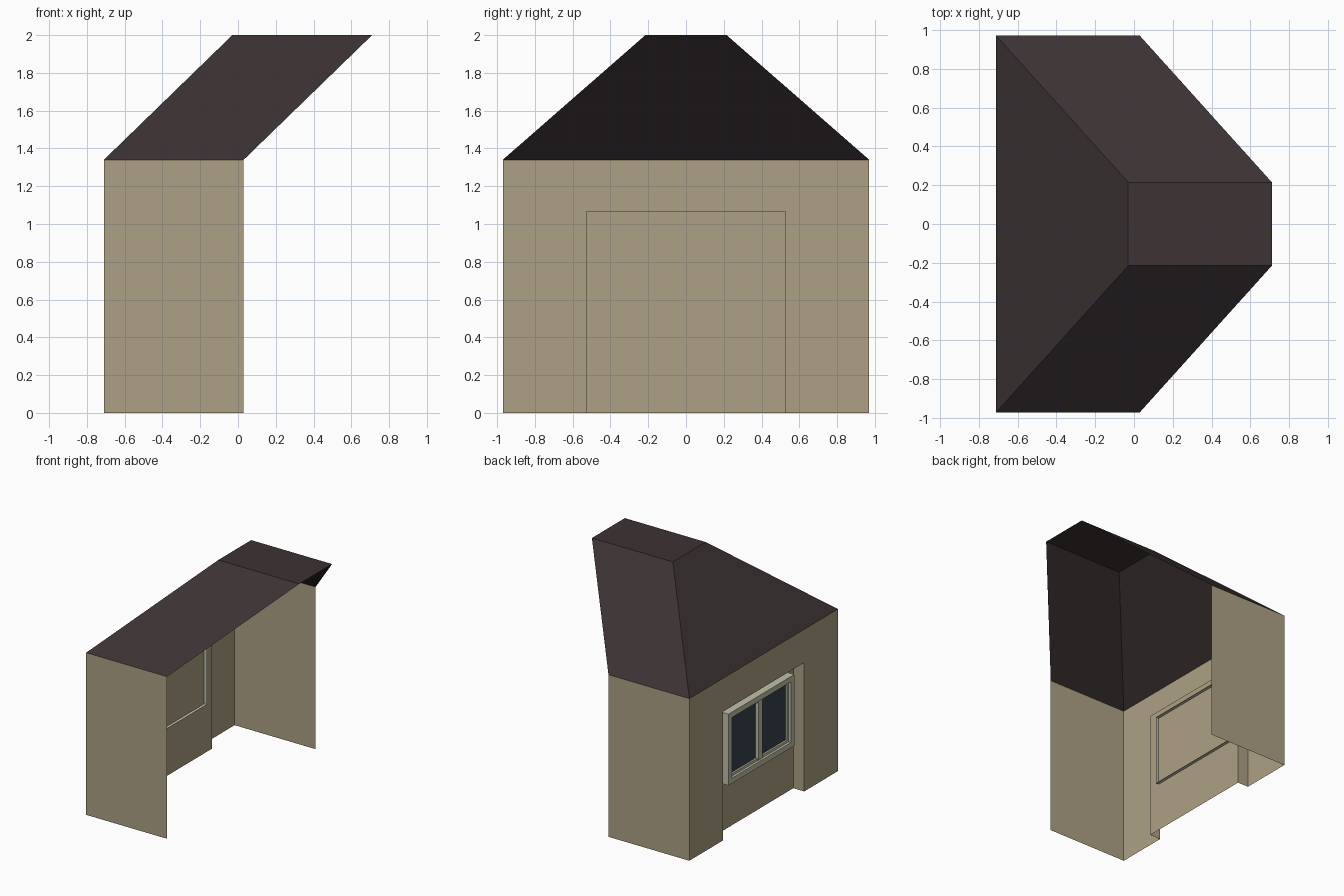
import bpy, bmesh

if "Cube" in bpy.data.objects:
    bpy.data.objects.remove(bpy.data.objects["Cube"])


def srgb(r, g, b):
    lin = lambda c: c / 12.92 if c <= 0.04045 else ((c + 0.055) / 1.055) ** 2.4
    return (lin(r / 255), lin(g / 255), lin(b / 255), 1)


def material(name, rgb):
    m = bpy.data.materials.new(name)
    m.diffuse_color = srgb(*rgb)
    m.use_nodes = True
    m.node_tree.nodes["Principled BSDF"].inputs["Base Color"].default_value = m.diffuse_color
    return m


WALL = material("tan plaster", (174, 160, 132))
ROOF = material("dark brown roof", (60, 50, 51))
FRAME = material("pale window frame", (192, 193, 170))
GLASS = material("dark blue glass", (54, 67, 80))


def build(name, faces, mat):
    """Join polygons (lists of points) into one welded sheet object."""
    bm = bmesh.new()
    for pts in faces:
        bm.faces.new([bm.verts.new(p) for p in pts])
    bmesh.ops.remove_doubles(bm, verts=bm.verts, dist=1e-4)
    bmesh.ops.recalc_face_normals(bm, faces=bm.faces)
    me = bpy.data.meshes.new(name)
    bm.to_mesh(me)
    bm.free()
    me.materials.append(mat)
    ob = bpy.data.objects.new(name, me)
    bpy.context.collection.objects.link(ob)
    return ob


def rect(x, y0, y1, z0, z1):
    """Rectangle facing -x."""
    return [(x, y0, z0), (x, y0, z1), (x, y1, z1), (x, y1, z0)]


def nested(loops):
    """Quads bridging successive rectangles."""
    return [[a[i], a[(i + 1) % 4], b[(i + 1) % 4], b[i]]
            for a, b in zip(loops, loops[1:]) for i in range(4)]


X0, X1, Y, EAVE = -0.71, 0.03, 0.97, 1.34   # wall shell
RY, RZ, RX = 0.53, 1.065, -0.61             # recess
TX0, TX1, TY, TOP = -0.03, 0.71, 0.215, 2.0 # roof top

# walls: two sides, outer wall around the recess, recess jambs and panel
walls = []
for s in (-1, 1):
    walls.append([(X0, s * Y, 0), (X1, s * Y, 0), (X1, s * Y, EAVE), (X0, s * Y, EAVE)])
    walls.append([(X0, s * Y, 0), (X0, s * Y, EAVE), (X0, s * RY, EAVE),
                  (X0, s * RY, RZ), (X0, s * RY, 0)])
    walls.append([(X0, s * RY, 0), (X0, s * RY, RZ), (RX, s * RY, RZ), (RX, s * RY, 0)])
walls.append(rect(X0, -RY, RY, RZ, EAVE))
walls.append([(X0, -RY, RZ), (X0, RY, RZ), (RX, RY, RZ), (RX, -RY, RZ)])
walls.append(rect(RX, -RY, RY, 0, RZ))
build("walls", walls, WALL)

# roof: end hip, two leaning slopes and the flat top
roof = [[(X0, -Y, EAVE), (X0, Y, EAVE), (TX0, TY, TOP), (TX0, -TY, TOP)],
        [(TX0, -TY, TOP), (TX0, TY, TOP), (TX1, TY, TOP), (TX1, -TY, TOP)]]
for s in (-1, 1):
    roof.append([(X0, s * Y, EAVE), (X1, s * Y, EAVE), (TX1, s * TY, TOP), (TX0, s * TY, TOP)])
build("roof", roof, ROOF)

# window frame: open tube through the panel, front band and stepped inner edge
W, Z0, Z1 = 0.43, 0.41, 1.0
profile = [(-0.585, 0), (-0.69, 0), (-0.69, 0.045), (-0.67, 0.045),
           (-0.67, 0.065), (-0.655, 0.065)]
build("window_frame",
      nested([rect(x, -W + i, W - i, Z0 + i, Z1 - i) for x, i in profile]), FRAME)

# centre mullion
build("window_mullion",
      nested([rect(x, -w, w, Z0 + 0.05, Z1 - 0.05) for x, w in ((-0.655, 0.025), (-0.68, 0.025))])
      + [rect(-0.68, -0.025, 0.025, Z0 + 0.05, Z1 - 0.05)], FRAME)

# glass
build("window_glass", [rect(-0.655, -W + 0.05, W - 0.05, Z0 + 0.05, Z1 - 0.05)], GLASS)
